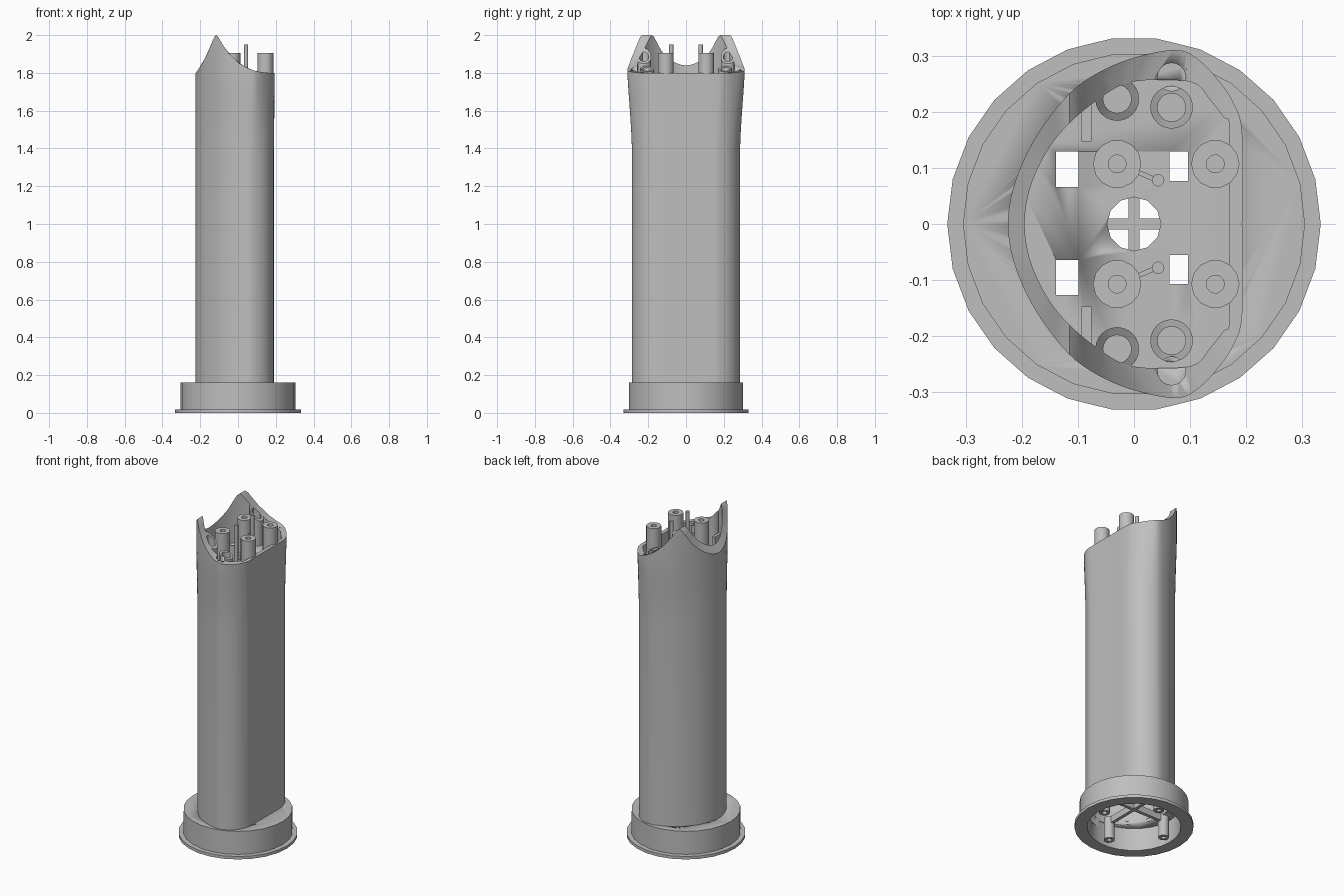
import bpy, bmesh, math

if "Cube" in bpy.data.objects:
    bpy.data.objects.remove(bpy.data.objects["Cube"])

grey = bpy.data.materials.new("plain_grey")
grey.use_nodes = True
COLOUR = (0.52, 0.52, 0.52, 1)
grey.diffuse_color = COLOUR
grey.node_tree.nodes["Principled BSDF"].inputs["Base Color"].default_value = COLOUR

FLOOR = 1.70


def activate(ob):
    bpy.ops.object.select_all(action='DESELECT')
    ob.select_set(True)
    bpy.context.view_layer.objects.active = ob


def loft(name, rings, loop=False):
    """Skin matching rings of points; cap the ends unless the rings loop round."""
    bm = bmesh.new()
    vs = [[bm.verts.new(p) for p in ring] for ring in rings]
    n = len(vs[0])
    pairs = list(zip(vs, vs[1:])) + ([(vs[-1], vs[0])] if loop else [])
    for a, b in pairs:
        for i in range(n):
            j = (i + 1) % n
            bm.faces.new((a[i], a[j], b[j], b[i]))
    if not loop:
        bm.faces.new(vs[0])
        bm.faces.new(vs[-1])
    bmesh.ops.recalc_face_normals(bm, faces=bm.faces)
    mesh = bpy.data.meshes.new(name)
    bm.to_mesh(mesh)
    bm.free()
    mesh.materials.append(grey)
    ob = bpy.data.objects.new(name, mesh)
    bpy.context.collection.objects.link(ob)
    activate(ob)
    bpy.ops.object.shade_smooth_by_angle(angle=math.radians(35))
    return ob


def at(outline, z):
    """Place a flat outline at a height, which may depend on x."""
    return [(x, y, z(x) if callable(z) else z) for x, y in outline]


def circle(cx, cy, r, n=16):
    return [(cx + r * math.cos(math.tau * i / n), cy + r * math.sin(math.tau * i / n))
            for i in range(n)]


def prism(name, outline, z0, z1):
    return loft(name, [at(outline, z0), at(outline, z1)])


def box(name, x0, x1, y0, y1, z0, z1):
    return prism(name, [(x0, y0), (x1, y0), (x1, y1), (x0, y1)], z0, z1)


def tube(name, cx, cy, r, hole, z0, z1, hole_end, n=16):
    """Round post with a blind hole in the end at z1."""
    big, small = circle(cx, cy, r, n), circle(cx, cy, hole, n)
    return loft(name, [at(big, z0), at(big, z1), at(small, z1), at(small, hole_end)])


def cut(ob, cutters):
    for c in cutters:
        c.hide_render = True
        mod = ob.modifiers.new("cut", 'BOOLEAN')
        mod.operation, mod.solver, mod.object = 'DIFFERENCE', 'EXACT', c
        activate(ob)
        bpy.ops.object.modifier_apply(modifier=mod.name)
        bpy.data.objects.remove(c)


def outline(half, steps=5):
    """Smooth closed outline from points of its +y half."""
    pts = half + [(x, -y) for x, y in half[-2:0:-1]]
    n, out = len(pts), []
    for i in range(n):
        a, b, c, d = (pts[(i + k) % n] for k in (-1, 0, 1, 2))
        for s in range(steps):
            t = s / steps
            out.append(tuple(
                b[k] + 0.5 * t * (c[k] - a[k] + t * (2 * a[k] - 5 * b[k] + 4 * c[k] - d[k]
                + t * (3 * (b[k] - c[k]) + d[k] - a[k]))) for k in (0, 1)))
    return out


# Saddle-shaped rim height across x
RIM = [(-.23, 1.79), (-.195, 1.84), (-.16, 1.905), (-.135, 1.97), (-.12, 2), (-.11, 2),
       (-.085, 1.955), (-.05, 1.905), (0, 1.855), (.05, 1.825), (.1, 1.808), (.16, 1.8), (.25, 1.8)]


def rim(x):
    for (xa, za), (xb, zb) in zip(RIM, RIM[1:]):
        if x <= xb:
            return za + (zb - za) * (x - xa) / (xb - xa)
    return RIM[-1][1]


lower = outline([(-.225, 0), (-.212, .07), (-.175, .145), (-.115, .212), (-.05, .255), (.01, .278),
                 (.065, .285), (.115, .268), (.155, .235), (.18, .19), (.19, .14), (.19, 0)])
upper = outline([(-.225, 0), (-.212, .075), (-.175, .155), (-.115, .233), (-.05, .277), (.02, .302),
                 (.08, .31), (.115, .293), (.15, .257), (.178, .215), (.193, .16), (.193, 0)])
inner = outline([(-.195, 0), (-.185, .065), (-.155, .13), (-.115, .18), (-.06, .225), (-.01, .252),
                 (.06, .257), (.11, .25), (.135, .222), (.16, .19), (.17, .17), (.17, 0)])


def blend(t):
    return [(a + (c - a) * t, b + (d - b) * t) for (a, b), (c, d) in zip(lower, upper)]


# Hollow column that flares towards its rim
shell = loft("column_shell", [at(lower, .15), at(lower, 1.38), at(blend(.2), 1.5), at(blend(.52), 1.62),
                              at(blend(.82), 1.72), at(upper, 1.795), at(upper, rim),
                              at(inner, rim), at(inner, .15)], loop=True)

# Inner floor with its openings
floor = prism("inner_floor", [(x * 1.03, y * 1.03) for x, y in inner], FLOOR - .03, FLOOR)
windows = [(-.139, -.099, .066, .129), (-.139, -.099, -.127, -.064),
           (.063, .096, .077, .129), (.063, .096, -.107, -.055)]
cut(floor, [box("window_cutter", *w, 1.6, 1.8) for w in windows]
    + [prism("centre_cutter", circle(0, 0, .048, 12), 1.6, 1.8)])

for side, s in (("left", 1), ("right", -1)):
    # Holes sunk in the rim and the sockets beside them
    def rim_hole():
        return prism("hole_cutter", circle(.067, s * .262, .025, 24), FLOOR + .01, 2.1)
    cut(shell, [rim_hole()])
    tube(side + "_back_socket", -.03, s * .223, .039, .025, FLOOR - .02, rim, FLOOR + .01, 24)
    front = tube(side + "_front_socket", .067, s * .208, .038, .025, FLOOR - .02, rim, FLOOR + .01, 24)
    cut(front, [rim_hole()])

    # Screw posts
    for place, x in (("back", -.03), ("front", .145)):
        tube(f"{side}_{place}_screw_post", x, s * .107, .043, .016, FLOOR - .02, 1.905, 1.76, 14)

    # Locating pin, its web and a wall rib
    prism(side + "_pin", circle(.043, s * .078, .011, 12), FLOOR - .02, 1.95)
    prism(side + "_pin_web", [(.006, s * .088), (.04, s * .074), (.043, s * .082), (.009, s * .096)],
          FLOOR - .02, 1.82)
    box(side + "_wall_rib", -.094, -.076, s * .147, s * .215, FLOOR - .02, 1.8)

# Flanged base cup, open below and through to the column
steps = [(.333, 0), (.333, .018), (.305, .018), (.305, .16)]
hollow = [(.262, 0), (.262, .14)]
base = loft("base_cup", [at(circle(0, 0, r, 26), z) for r, z in hollow[::-1] + steps])
cut(base, [prism("column_cutter", inner, .1, .3)])

# Cross ribs and hanging posts inside the base
box("cross_rib_x", -.2, .2, -.01, .01, .11, .15)
box("cross_rib_y", -.01, .01, -.2, .2, .11, .15)
for i in range(4):
    a = i * math.pi / 2
    tube(f"base_post_{i + 1}", .215 * math.cos(a), .215 * math.sin(a), .03, .014, .15, .012, .09, 14)
